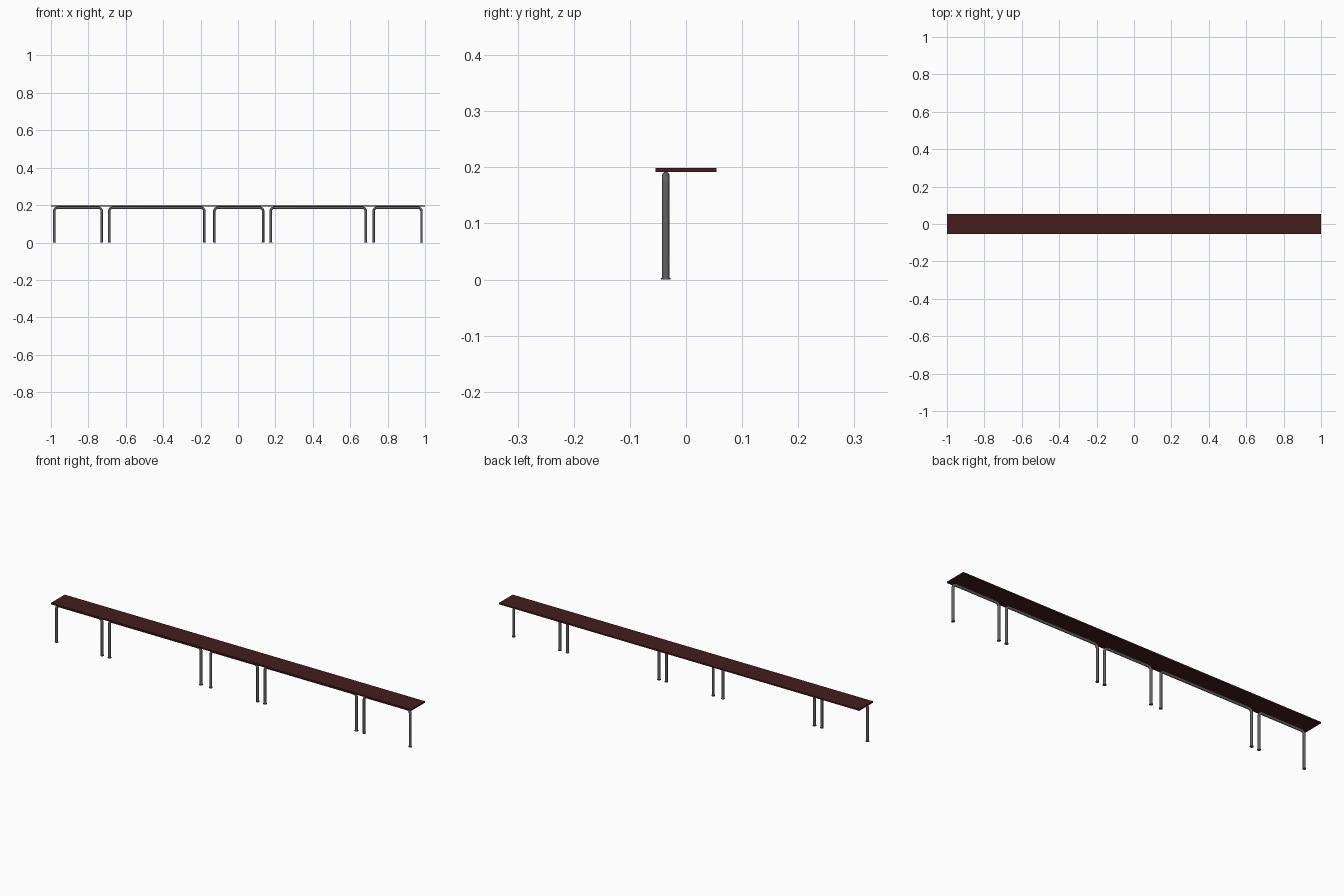
import bpy, bmesh, math

if "Cube" in bpy.data.objects:
    bpy.data.objects.remove(bpy.data.objects["Cube"])

TUBE_R, TUBE_Y, TUBE_TOP = 0.0065, -0.036, 0.1855
BEND = 0.017
BOARD_BOTTOM, BOARD_TOP = 0.192, 0.199


def material(name, rgb):
    m = bpy.data.materials.new(name)
    m.diffuse_color = (*rgb, 1)
    m.use_nodes = True
    m.node_tree.nodes["Principled BSDF"].inputs["Base Color"].default_value = m.diffuse_color
    return m


wood = material("dark_red_wood", (0.06, 0.012, 0.012))
metal = material("dark_metal", (0.12, 0.12, 0.12))


def finish(obj, mat, smooth=True):
    obj.data.materials.append(mat)
    if smooth:
        bpy.ops.object.select_all(action='DESELECT')
        obj.select_set(True)
        bpy.context.view_layer.objects.active = obj
        bpy.ops.object.shade_smooth_by_angle(angle=math.radians(40))


def tube_frame(name, x0, x1):
    # upside-down U path with rounded corners
    pts = [(x0, 0.001)]
    for cx, start in ((x0 + BEND, 180), (x1 - BEND, 90)):
        for i in range(7):
            a = math.radians(start - 15 * i)
            pts.append((cx + BEND * math.cos(a), TUBE_TOP - BEND + BEND * math.sin(a)))
    pts.append((x1, 0.001))
    curve = bpy.data.curves.new(name, 'CURVE')
    curve.dimensions = '3D'
    curve.bevel_depth = TUBE_R
    curve.bevel_resolution = 6
    curve.use_fill_caps = True
    s = curve.splines.new('POLY')
    s.points.add(len(pts) - 1)
    for p, (x, z) in zip(s.points, pts):
        p.co = (x, TUBE_Y, z, 1)
    obj = bpy.data.objects.new(name, curve)
    bpy.context.collection.objects.link(obj)
    bpy.ops.object.select_all(action='DESELECT')
    obj.select_set(True)
    bpy.context.view_layer.objects.active = obj
    bpy.ops.object.convert(target='MESH')
    finish(bpy.context.object, metal)


def foot(name, x):
    bpy.ops.mesh.primitive_cylinder_add(vertices=20, radius=0.0082, depth=0.003,
                                        location=(x, TUBE_Y, 0.0015))
    obj = bpy.context.object
    obj.name = name
    finish(obj, metal)


# Bench board
bpy.ops.mesh.primitive_cube_add(size=1, location=(0, 0, (BOARD_BOTTOM + BOARD_TOP) / 2))
board = bpy.context.object
board.name = "bench_board"
board.scale = (2, 0.109, BOARD_TOP - BOARD_BOTTOM)
bpy.ops.object.transform_apply(location=False, rotation=False, scale=True)
finish(board, wood, smooth=False)

# Leg frames with a foot disc under each leg
spans = [(-0.982, -0.729), (-0.688, -0.180), (-0.126, 0.134), (0.175, 0.683), (0.725, 0.981)]
for i, (a, b) in enumerate(spans, 1):
    tube_frame(f"leg_frame_{i}", a, b)
    foot(f"foot_{i}_left", a)
    foot(f"foot_{i}_right", b)
